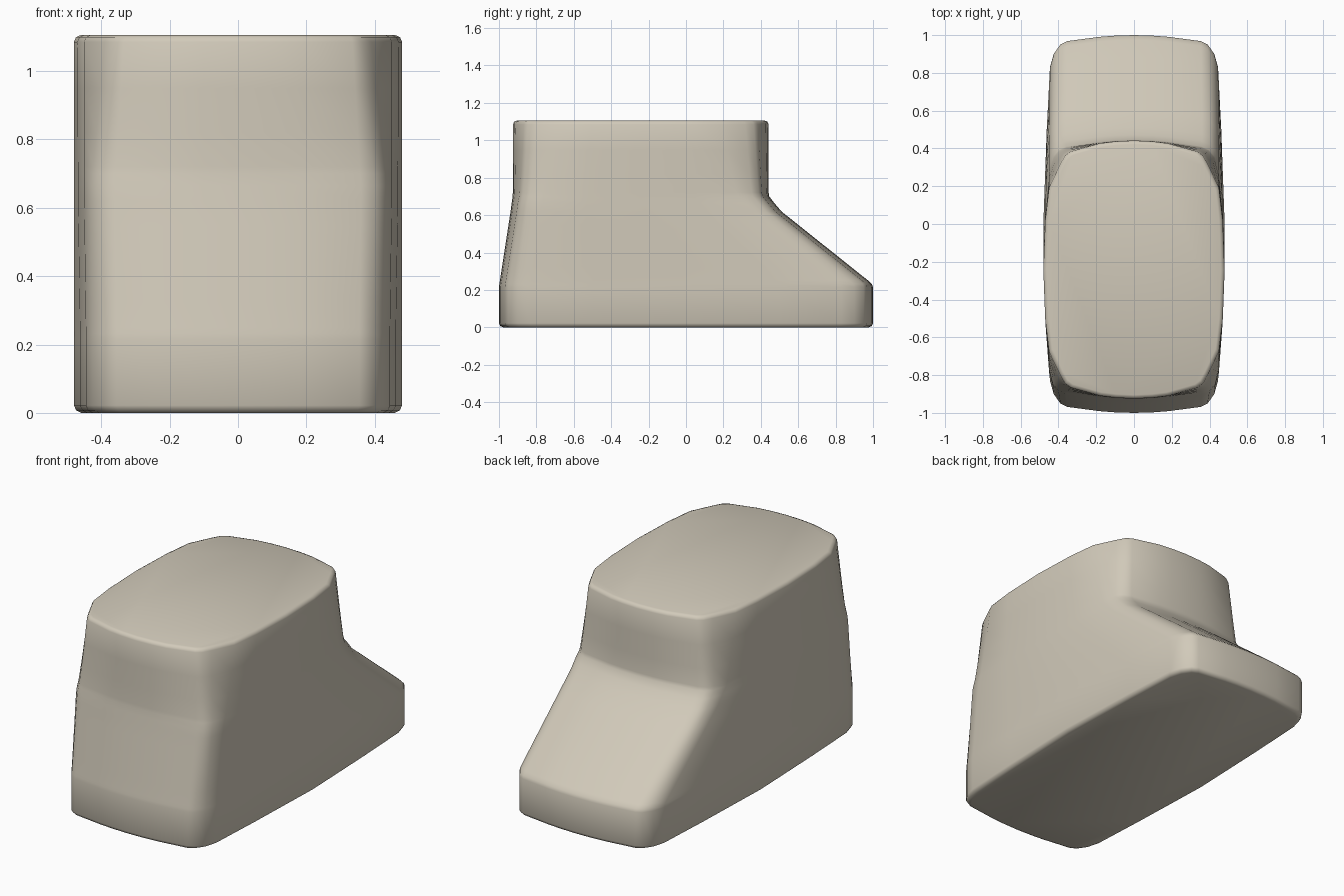
import bpy, bmesh, math

if "Cube" in bpy.data.objects:
    bpy.data.objects.remove(bpy.data.objects["Cube"])

# Quarter outlines: (half width x, distance in from the end of the section)
BASE = [(0, 0), (.10, .003), (.18, .009), (.355, .032), (.39, .05), (.425, .10),
        (.445, .17), (.462, .5), (.48, 1.0)]
KNEE = [(0, 0), (.10, .003), (.18, .009), (.36, .033), (.40, .05), (.43, .085),
        (.45, .16), (.468, .40), (.48, .69)]
TOP = [(0, 0), (.10, .005), (.18, .015), (.335, .058), (.365, .08), (.39, .125),
       (.45, .25), (.47, .42), (.48, .683)]


def lerp(a, b, t):
    return a + (b - a) * t


def mix(p, q, t):
    return [(lerp(a[0], b[0], t), lerp(a[1], b[1], t)) for a, b in zip(p, q)]


def ring(quarter, yf, yb, inset=0):
    """Closed symmetric outline between front yf and back yb."""
    mid, half = (yf + yb) / 2, (yb - yf) / 2
    k = half / quarter[-1][1]
    kx, ky = 1 - inset / .48, 1 - inset / half
    # keep corner sizes fixed, pin the last point to the middle
    q = [(x * kx, (half - (d * k if i == len(quarter) - 1 else d)) * ky)
         for i, (x, d) in enumerate(quarter)]
    right = [(x, mid + d) for x, d in q] + [(x, mid - d) for x, d in q[-2::-1]]
    return right + [(-x, y) for x, y in right[-2:0:-1]]


# Stack of sections: height, outline, front y, back y, inset
sections = [(0, BASE, -1, 1, .022), (.007, BASE, -1, 1, .007), (.022, BASE, -1, 1, 0),
            (.215, BASE, -1, 1, 0), (.232, BASE, -.998, .994, 0), (.25, BASE, -.995, .974, 0)]
for i in range(1, 6):
    t = i / 5
    sections.append((lerp(.25, .62, t), mix(BASE, KNEE, t),
                     lerp(-.995, -.938, t), lerp(.974, .51, t), 0))
sections += [(.665, KNEE, -.932, .472, 0), (.70, mix(KNEE, TOP, .08), -.927, .445, 0),
             (.72, mix(KNEE, TOP, .15), -.926, .442, 0),
             (.82, mix(KNEE, TOP, .4), -.925, .442, 0),
             (.95, mix(KNEE, TOP, .7), -.925, .442, 0),
             (1.085, TOP, -.925, .442, 0), (1.099, TOP, -.925, .442, .006),
             (1.105, TOP, -.925, .442, .02)]

# Lofted body
bm = bmesh.new()
loops = [[bm.verts.new((x, y, z)) for x, y in ring(q, yf, yb, ins)]
         for z, q, yf, yb, ins in sections]
n = len(loops[0])
for a, b in zip(loops, loops[1:]):
    for i in range(n):
        j = (i + 1) % n
        bm.faces.new((a[i], a[j], b[j], b[i]))
bm.faces.new(loops[0])
bm.faces.new(loops[-1])
bmesh.ops.recalc_face_normals(bm, faces=bm.faces)
mesh = bpy.data.meshes.new("stepped_body")
bm.to_mesh(mesh)
bm.free()
body = bpy.data.objects.new("stepped_body", mesh)
bpy.context.collection.objects.link(body)

mat = bpy.data.materials.new("warm beige")
mat.diffuse_color = (.64, .59, .49, 1)
mat.use_nodes = True
mat.node_tree.nodes["Principled BSDF"].inputs["Base Color"].default_value = mat.diffuse_color
mesh.materials.append(mat)

bpy.context.view_layer.objects.active = body
body.select_set(True)
bpy.ops.object.shade_smooth_by_angle(angle=math.radians(50))
